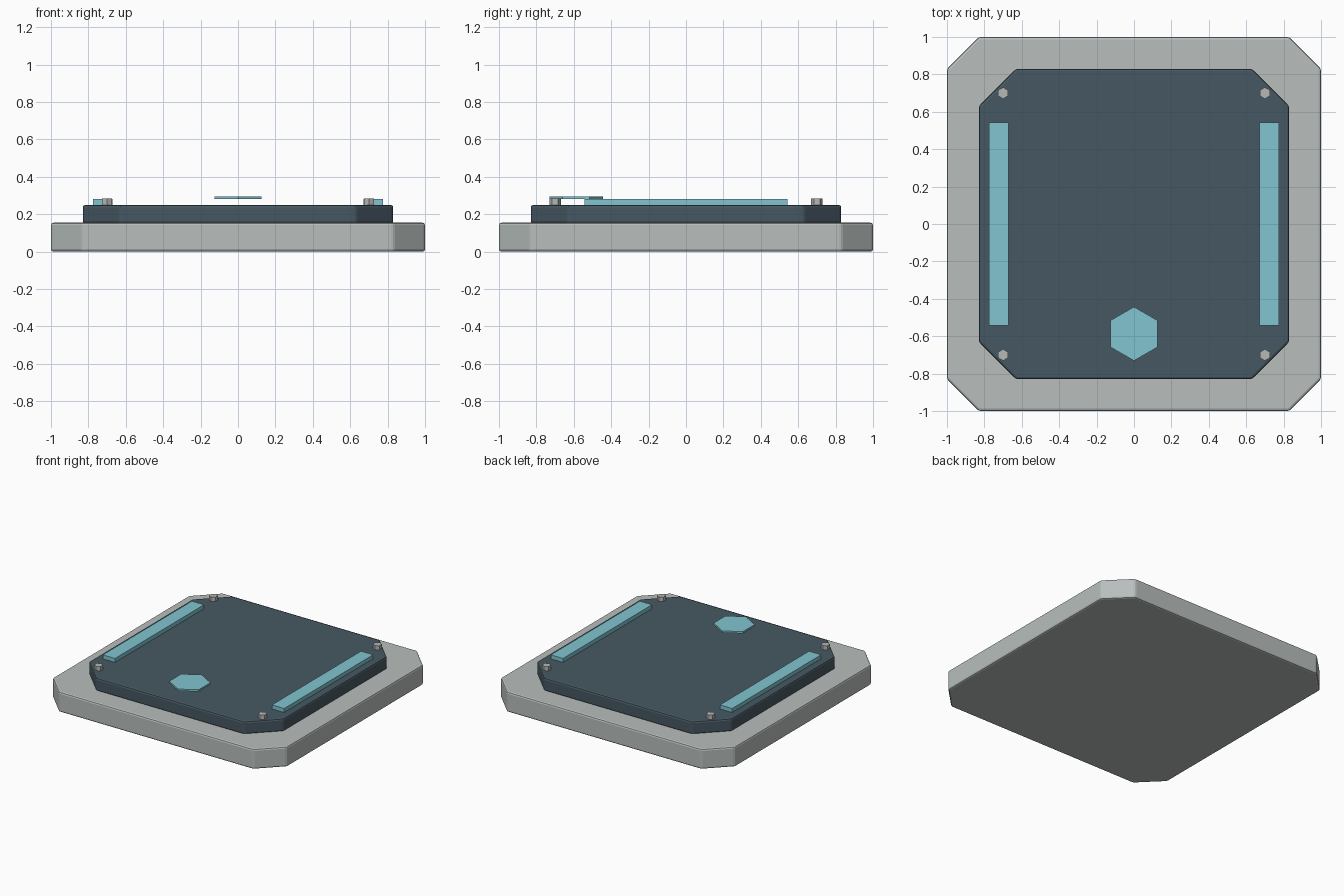
import bpy
import bmesh
from math import pi, sin, cos

cube = bpy.data.objects.get("Cube")
if cube:
    bpy.data.objects.remove(cube, do_unlink=True)


def material(name, rgb):
    m = bpy.data.materials.new(name)
    m.use_nodes = True
    m.diffuse_color = (*rgb, 1)
    m.node_tree.nodes["Principled BSDF"].inputs["Base Color"].default_value = (*rgb, 1)
    return m


PALE = material("pale grey", (0.48, 0.52, 0.51))
SLATE = material("dark slate", (0.062, 0.099, 0.122))
TEAL = material("light teal", (0.22, 0.56, 0.64))
STEEL = material("bolt grey", (0.47, 0.48, 0.47))


def prism(name, outline, z0, z1, mat, bevel=0):
    """Extrude a counter-clockwise outline from z0 up to z1."""
    bm = bmesh.new()
    face = bm.faces.new([bm.verts.new((x, y, z0)) for x, y in outline])
    top = bmesh.ops.extrude_face_region(bm, geom=[face])["geom"]
    verts = [v for v in top if isinstance(v, bmesh.types.BMVert)]
    bmesh.ops.translate(bm, verts=verts, vec=(0, 0, z1 - z0))
    bmesh.ops.recalc_face_normals(bm, faces=bm.faces)
    mesh = bpy.data.meshes.new(name)
    bm.to_mesh(mesh)
    bm.free()
    mesh.materials.append(mat)
    ob = bpy.data.objects.new(name, mesh)
    bpy.context.collection.objects.link(ob)
    if bevel:
        mod = ob.modifiers.new("Edge bevel", "BEVEL")
        mod.width = bevel
        mod.segments = 2
        mod.limit_method = "ANGLE"
    return ob


def cut_square(half, cut):
    """Square outline with its corners cut at an angle."""
    a, b = half, half - cut
    return [(a, -b), (a, b), (b, a), (-b, a), (-a, b), (-a, -b), (-b, -a), (b, -a)]


def hexagon(cx, cy, r):
    """Hexagon with points along y."""
    return [(cx + r * cos(pi / 6 + i * pi / 3), cy + r * sin(pi / 6 + i * pi / 3))
            for i in range(6)]


def rectangle(cx, cy, hx, hy):
    return [(cx - hx, cy - hy), (cx + hx, cy - hy), (cx + hx, cy + hy), (cx - hx, cy + hy)]


# Stepped plates
prism("base_plate", cut_square(1.0, 0.17), 0, 0.155, PALE, 0.013)
prism("upper_plate", cut_square(0.83, 0.2), 0.15, 0.25, SLATE, 0.013)

# Light strips and corner bolts, mirrored about x
for side, s in (("left", 1), ("right", -1)):
    prism(f"{side}_light_strip", rectangle(s * 0.722, 0, 0.052, 0.543), 0.245, 0.281, TEAL)
    for end, e in (("front", -1), ("back", 1)):
        prism(f"{end}_{side}_bolt", hexagon(s * 0.7, e * 0.7, 0.031), 0.245, 0.283, STEEL)

# Hexagonal marker hovering just over the upper plate
prism("hexagon_marker", hexagon(0, -0.587, 0.144), 0.282, 0.296, TEAL)
